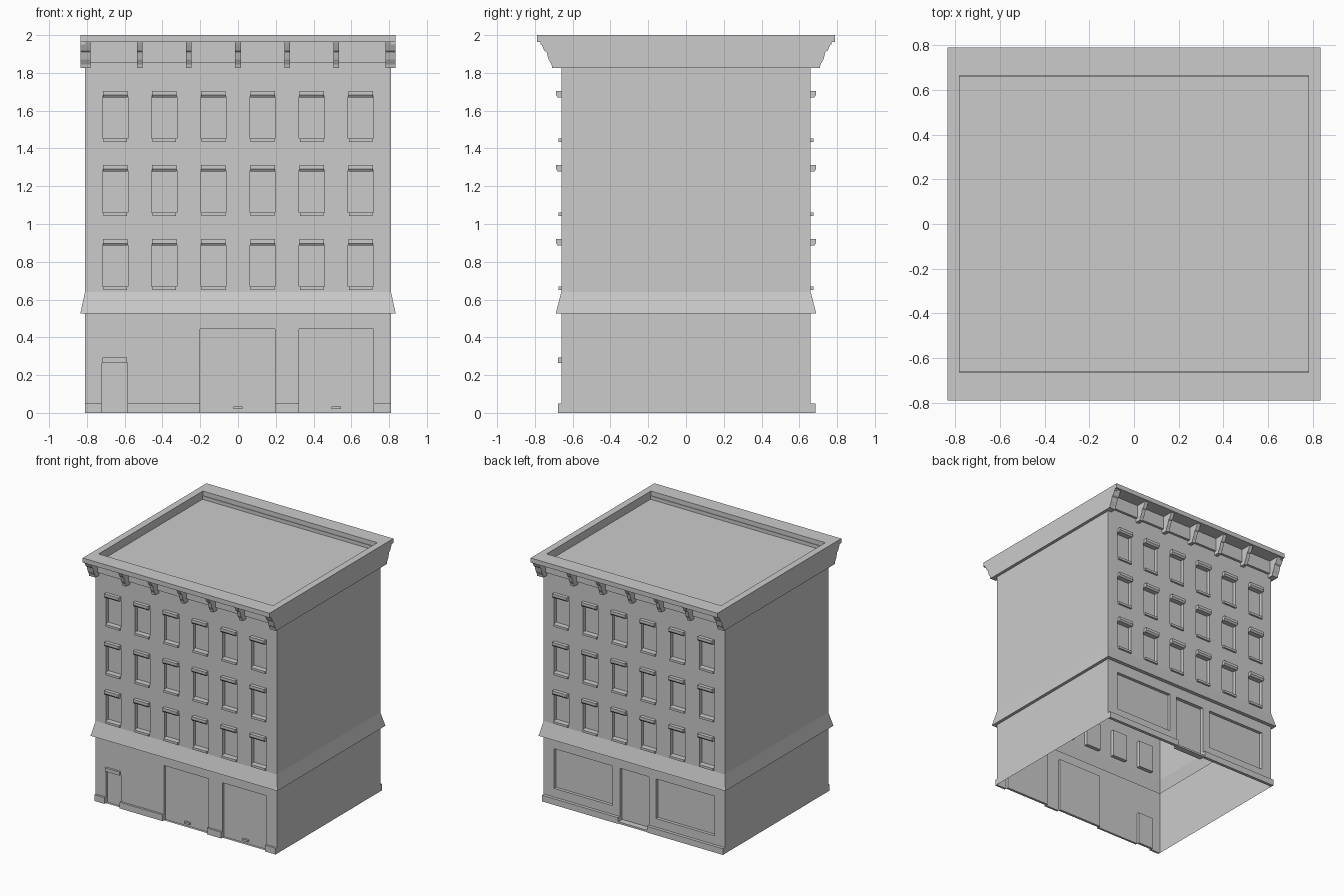
import bpy, bmesh, math
from mathutils import Matrix

if "Cube" in bpy.data.objects:
    bpy.data.objects.remove(bpy.data.objects["Cube"])

HX, HY = 0.81, 0.66          # half size of the walls
COLS = [-0.65, -0.39, -0.13, 0.13, 0.39, 0.65]
ROWS = [0.65, 1.042, 1.434]  # underside of each row of sills
TURN = Matrix.Rotation(math.pi, 4, 'Z')


def finish(bm, name, back=False, fix=False):
    if fix:
        bmesh.ops.recalc_face_normals(bm, faces=bm.faces)
    if back:
        bm.transform(TURN)
    me = bpy.data.meshes.new(name)
    bm.to_mesh(me)
    bm.free()
    ob = bpy.data.objects.new(name, me)
    bpy.context.collection.objects.link(ob)
    return ob


def quad(bm, pts):
    bm.faces.new([bm.verts.new(p) for p in pts])


def prism(bm, profile, x0, x1):
    """Extrude a (y, z) outline along x."""
    a = [bm.verts.new((x0, y, z)) for y, z in profile]
    b = [bm.verts.new((x1, y, z)) for y, z in profile]
    bm.faces.new(a)
    bm.faces.new(b[::-1])
    n = len(a)
    for i in range(n):
        bm.faces.new((a[i], b[i], b[(i + 1) % n], a[(i + 1) % n]))


def block(bm, x0, x1, y0, y1, z0, z1):
    prism(bm, [(y0, z0), (y1, z0), (y1, z1), (y0, z1)], x0, x1)


def loft(bm, rings, cap=False):
    """Join rectangular rings given as (half x, half y, z)."""
    loops = [[bm.verts.new((sx * x, sy * y, z))
              for sx, sy in ((-1, -1), (1, -1), (1, 1), (-1, 1))]
             for x, y, z in rings]
    for a, b in zip(loops, loops[1:]):
        for i in range(4):
            j = (i + 1) % 4
            bm.faces.new((a[i], a[j], b[j], b[i]))
    if cap:
        bm.faces.new(loops[-1])


def facade(name, openings, back):
    """Thin wall with recessed openings (x0, x1, z0, z1, depth)."""
    bm = bmesh.new()
    xs = sorted({-HX, HX} | {o[0] for o in openings} | {o[1] for o in openings})
    zs = sorted({0, 0.525, 0.64, 1.855} | {o[2] for o in openings} | {o[3] for o in openings})
    for x0, x1 in zip(xs, xs[1:]):
        for z0, z1 in zip(zs, zs[1:]):
            cx, cz = (x0 + x1) / 2, (z0 + z1) / 2
            inside = any(o[0] < cx < o[1] and o[2] < cz < o[3] for o in openings)
            if not inside and not 0.525 < cz < 0.64:
                quad(bm, [(x0, -HY, z0), (x1, -HY, z0), (x1, -HY, z1), (x0, -HY, z1)])
    for x0, x1, z0, z1, d in openings:
        c = [(x0, z0), (x1, z0), (x1, z1), (x0, z1)]
        quad(bm, [(x, d - HY, z) for x, z in c])
        for (ax, az), (bx, bz) in zip(c, c[1:] + c[:1]):
            quad(bm, [(ax, -HY, az), (bx, -HY, bz), (bx, d - HY, bz), (ax, d - HY, az)])
    bmesh.ops.remove_doubles(bm, verts=bm.verts, dist=1e-5)
    finish(bm, name, back)


# Street and rear walls with windows and doors
windows = [(c - 0.067, c + 0.067, r + 0.018, r + 0.24, 0.03) for c in COLS for r in ROWS]
front_doors = [(-0.72, -0.585, 0, 0.265, 0.02),
               (-0.2, 0.197, 0, 0.443, 0.02), (0.323, 0.717, 0, 0.443, 0.02)]
shop = [(-0.717, -0.195, 0.12, 0.44, 0.025), (0.195, 0.717, 0.12, 0.44, 0.025),
        (-0.13, 0.13, 0, 0.44, 0.03)]
facade("front_wall", windows + front_doors, False)
facade("back_wall", windows + shop, True)

# Plain side walls
bm = bmesh.new()
for z0, z1 in ((0, 0.525), (0.64, 1.855)):
    for s in (-1, 1):
        quad(bm, [(s * HX, -s * HY, z0), (s * HX, s * HY, z0),
                  (s * HX, s * HY, z1), (s * HX, -s * HY, z1)])
finish(bm, "side_walls")

# Sloped belt between shop floor and upper floors
bm = bmesh.new()
loft(bm, [(HX, HY, 0.525), (0.835, 0.69, 0.525), (HX, HY, 0.64)])
finish(bm, "sloped_belt")

# Cornice cap, parapet and sunken roof deck
bm = bmesh.new()
loft(bm, [(0.78, HY, 1.963), (0.835, 0.79, 1.963), (0.835, 0.79, 2.0),
          (0.78, 0.665, 2.0), (0.78, 0.665, 1.935)], cap=True)
finish(bm, "roof_and_cap")

# Cornice side pieces with the bracket profile at both ends
half = [(0.77, 1.963), (0.765, 1.95), (0.75, 1.918), (0.738, 1.91),
        (0.727, 1.87), (0.712, 1.845), (0.708, 1.825)]
full = half + [(-y, z) for y, z in reversed(half)]
for s, name in ((-1, "left_cornice"), (1, "right_cornice")):
    bm = bmesh.new()
    prism(bm, full, *sorted((s * 0.78, s * 0.835)))
    # flush side face up to the cap edge
    block(bm, *sorted((s * 0.81, s * 0.835)), -0.77, 0.77, 1.95, 1.963)
    finish(bm, name, fix=True)

for side in ("front", "back"):
    back = side == "back"
    # Window sills and lintels
    bm = bmesh.new()
    for c in COLS:
        for r in ROWS:
            block(bm, c - 0.063, c + 0.063, -0.675, -HY, r, r + 0.018)
            t = r + 0.27
            prism(bm, [(-HY, t), (-0.688, t), (-0.688, t - 0.022),
                       (-0.678, t - 0.035), (-HY, t - 0.035)], c - 0.065, c + 0.065)
    finish(bm, side + "_sills_and_lintels", back, True)

    # Frieze between the brackets
    bm = bmesh.new()
    block(bm, -0.78, 0.78, -0.68, -HY, 1.855, 1.963)
    finish(bm, side + "_frieze", back, True)

    # Cornice brackets
    bm = bmesh.new()
    outline = [(-HY, 1.963)] + [(-y, z) for y, z in half] + [(-HY, 1.825)]
    for i in range(-2, 3):
        prism(bm, outline, i * 0.26 - 0.015, i * 0.26 + 0.015)
    finish(bm, side + "_brackets", back, True)

    # Base course
    bm = bmesh.new()
    spans = ([(-HX, -0.13), (0.13, HX)] if back else
             [(-HX, -0.72), (-0.585, -0.2), (0.197, 0.323), (0.717, HX)])
    for x0, x1 in spans:
        block(bm, x0, x1, -0.685 if back else -0.677, -HY, 0, 0.05)
    finish(bm, side + "_base_course", back, True)

# Small door lintel
bm = bmesh.new()
block(bm, -0.717, -0.587, -0.677, -HY, 0.265, 0.293)
finish(bm, "door_lintel", fix=True)

# Garage door handles
bm = bmesh.new()
for x in (0, 0.52):
    block(bm, x - 0.025, x + 0.025, -0.655, -0.64, 0.02, 0.035)
finish(bm, "garage_handles", fix=True)

# Rear doorstep
bm = bmesh.new()
block(bm, -0.13, 0.13, -0.68, -0.63, 0, 0.015)
finish(bm, "rear_doorstep", True, True)
